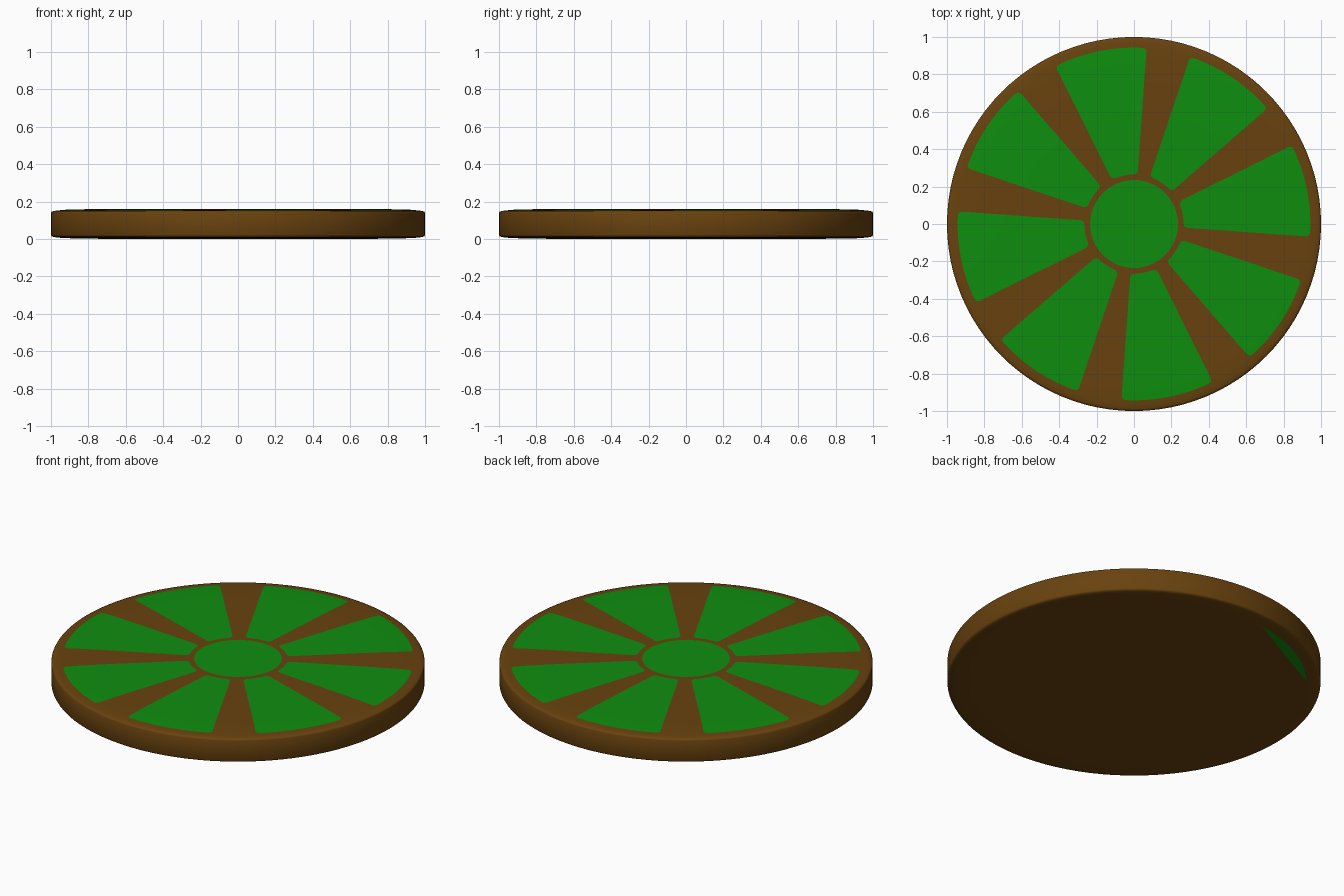
import bpy, bmesh, math

if "Cube" in bpy.data.objects:
    bpy.data.objects.remove(bpy.data.objects["Cube"])


def material(name, color):
    m = bpy.data.materials.new(name)
    m.diffuse_color = (*color, 1)
    m.use_nodes = True
    m.node_tree.nodes["Principled BSDF"].inputs["Base Color"].default_value = m.diffuse_color
    return m


brown = material("brown", (0.14, 0.055, 0.0045))
green = material("green", (0.0045, 0.27, 0.0045))

# Half of the pill-like disc section: (radius, height) of the upper side
TOP = [(0, .159), (.74, .159), (.88, .157), (.94, .1545), (.97, .152),
       (.988, .149), (.997, .145), (1, .139)]
H = 0.16
SEG = 96


def top_z(r):
    """Height of the upper surface at radius r."""
    for (r0, z0), (r1, z1) in zip(TOP, TOP[1:]):
        if r <= r1:
            return z0 + (z1 - z0) * (r - r0) / (r1 - r0)
    return TOP[-1][1]


def finish(bm, name, mat):
    me = bpy.data.meshes.new(name)
    bmesh.ops.recalc_face_normals(bm, faces=bm.faces)
    bm.to_mesh(me)
    bm.free()
    me.materials.append(mat)
    ob = bpy.data.objects.new(name, me)
    bpy.context.collection.objects.link(ob)
    for p in me.polygons:
        p.use_smooth = True
    return ob


# Disc body: revolved profile, mirrored top and bottom
bm = bmesh.new()
profile = TOP + [(r, H - z) for r, z in reversed(TOP)]
verts = [bm.verts.new((r, 0, z)) for r, z in profile]
edges = [bm.edges.new(p) for p in zip(verts, verts[1:])]
bmesh.ops.spin(bm, geom=verts + edges, cent=(0, 0, 0), axis=(0, 0, 1),
               angle=math.tau, steps=SEG, use_duplicate=False)
bmesh.ops.remove_doubles(bm, verts=bm.verts, dist=1e-5)
finish(bm, "disc_body", brown)


def plate(name, rows, center, below=False):
    """Thin painted plate; each row is (radii function of t, half angle)."""
    bm = bmesh.new()
    n = 12
    grid = []
    for radius, half in rows:
        line = []
        for i in range(n + 1):
            t = 2 * i / n - 1
            a = center + half * t
            r = radius(t)
            z = top_z(r) + 0.001
            line.append(bm.verts.new((r * math.cos(a), r * math.sin(a),
                                      H - z if below else z)))
        grid.append(line)
    for a, b in zip(grid, grid[1:]):
        for i in range(n):
            vs = (a[i], a[i + 1], b[i + 1], b[i])
            bm.faces.new(reversed(vs) if not below else vs)
    ob = finish(bm, name, green)
    # the single-layer plate must face outward
    me = ob.data
    if (me.polygons[0].normal.z < 0) != below:
        me.flip_normals()


# Eight wedges with softened corners
R0, R1, HALF, C = 0.265, 0.943, math.radians(15.3), 0.022
radii = [R0, R0 + .004, R0 + .01, R0 + C, .4, .55, .74, .82, .88,
         R1 - C, R1 - .01, R1 - .004, R1]
for k in range(8):
    rows = []
    for r in radii:
        d = max(0, C - (r - R0), C - (R1 - r))
        cut = C - math.sqrt(max(0, C * C - d * d))
        rows.append((lambda t, r=r: r, HALF - cut / r))
    plate(f"green_wedge_{k + 1}", rows, math.radians(11.2 + 45 * k))

# Central green circle
bm = bmesh.new()
bmesh.ops.create_circle(bm, cap_ends=True, segments=64, radius=0.235)
bmesh.ops.translate(bm, verts=bm.verts, vec=(0, 0, H))
finish(bm, "green_hub", green)

# Lens-shaped green patch under the rim
half = math.radians(20)
chord = 0.925 * math.cos(half)
plate("green_underside_patch",
      [(lambda t, s=s: (1 - s) * chord / math.cos(half * t) + s * 0.926, half)
       for s in (0, .33, .66, 1)], math.radians(118), below=True)
